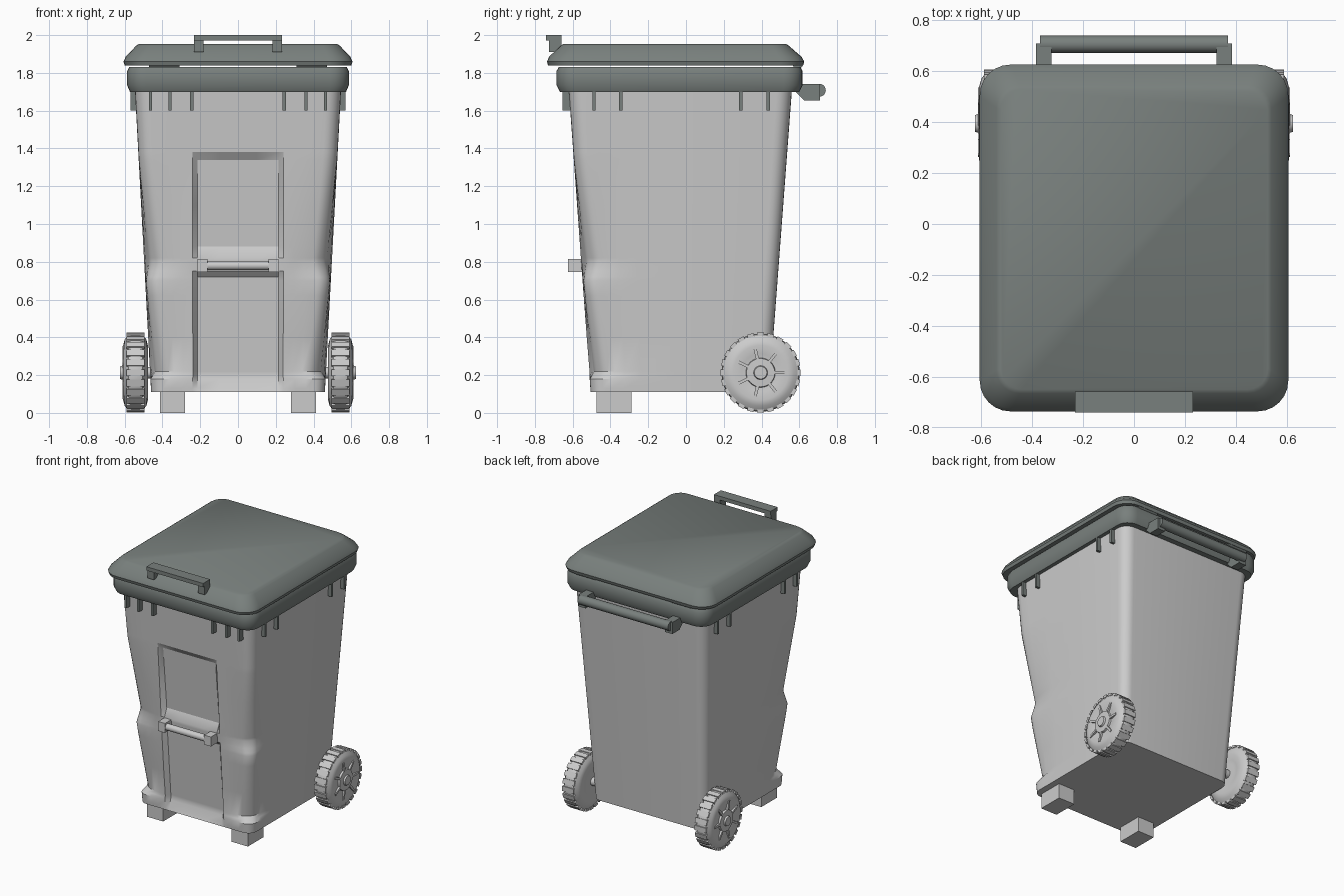
import bpy, bmesh
from math import sin, cos, pi, tau, hypot
from mathutils import Matrix, Vector

if "Cube" in bpy.data.objects:
    bpy.data.objects.remove(bpy.data.objects["Cube"])

dark = bpy.data.materials.new("dark_plastic")
dark.diffuse_color = (0.19, 0.215, 0.205, 1)
dark.use_nodes = True
dark.node_tree.nodes["Principled BSDF"].inputs["Base Color"].default_value = dark.diffuse_color


def finish(name, bm, mat=None, angle=0.6):
    bmesh.ops.recalc_face_normals(bm, faces=bm.faces)
    me = bpy.data.meshes.new(name)
    bm.to_mesh(me)
    bm.free()
    ob = bpy.data.objects.new(name, me)
    bpy.context.collection.objects.link(ob)
    if mat:
        me.materials.append(mat)
    bpy.ops.object.select_all(action='DESELECT')
    bpy.context.view_layer.objects.active = ob
    ob.select_set(True)
    bpy.ops.object.shade_smooth_by_angle(angle=angle)
    return ob


def skin(name, rings, caps=(True, True), loop=False, mat=None, angle=0.6):
    """Bridge a list of equal-length point rings."""
    bm = bmesh.new()
    vs = [[bm.verts.new(p) for p in r] for r in rings]
    pairs = list(zip(vs, vs[1:])) + ([(vs[-1], vs[0])] if loop else [])
    for a, b in pairs:
        for i in range(len(a)):
            j = (i + 1) % len(a)
            bm.faces.new((a[i], a[j], b[j], b[i]))
    if caps[0]:
        bm.faces.new(vs[0])
    if caps[1]:
        bm.faces.new(vs[-1])
    return finish(name, bm, mat, angle)


def boxes(name, items, mat=None):
    """items: (centre, size, rotation about x)"""
    bm = bmesh.new()
    for c, s, a in items:
        m = Matrix.Translation(c) @ Matrix.Rotation(a, 4, 'X') @ Matrix.Diagonal((*s, 1))
        bmesh.ops.create_cube(bm, size=1, matrix=m)
    return finish(name, bm, mat)


def rounded(hx, yf, yb, r, z, fx=(), sf=()):
    """Rounded rectangle; extra samples on the front edge (x) and sides (fractions)."""
    def arc(cx, cy, a0):
        return [Vector((cx + r * cos(a0 + k * pi / 12), cy + r * sin(a0 + k * pi / 12), z)) for k in range(7)]
    ys = [yf + r + (yb - yf - 2 * r) * f for f in sf]
    return ([Vector((x, yf, z)) for x in fx] + arc(hx - r, yf + r, -pi / 2)
            + [Vector((hx, y, z)) for y in ys] + arc(hx - r, yb - r, 0)
            + arc(-hx + r, yb - r, pi / 2) + [Vector((-hx, y, z)) for y in reversed(ys)]
            + arc(-hx + r, yf + r, pi))


def lathe_x(name, prof, cy, cz, n=32, mat=None, sx=1):
    return skin(name, [[Vector((sx * x, cy + r * cos(k * tau / n), cz + r * sin(k * tau / n)))
                        for k in range(n)] for x, r in prof], mat=mat)


def prism_x(name, x0, x1, yz, mat=None):
    return skin(name, [[Vector((x, y, z)) for y, z in yz] for x in (x0, x1)], mat=mat, angle=0.4)


def lerp(table, z):
    for (z0, v0), (z1, v1) in zip(table, table[1:]):
        if z0 <= z <= z1:
            return v0 + (v1 - v0) * (z - z0) / (z1 - z0)
    return 0


# Body: tapered shell with recessed front panels and pinched front corners
panel = [(.11, .0), (.13, .01), (.2, .035), (.72, .03), (.75, .004), (.82, .004), (.88, .035), (1.34, .025), (1.38, 0)]
pinch = [(.18, 0), (.22, .055), (.62, .015), (.7, .01), (.8, .055), (1.35, 0)]
fx = (-.36, -.3, -.24, -.215, -.1, .1, .215, .24, .3, .36)
rings = []
for z in (.11, .13, .18, .2, .22, .4, .62, .7, .72, .75, .8, .82, .88, 1.1, 1.34, 1.38, 1.75):
    t = (z - .11) / 1.59
    hx, yf, yb = .46 + .085 * t, -.505 - .115 * t, .44 + .12 * t
    ring = rounded(hx, yf, yb, .065 + .015 * t, z, fx, (.06, .14, .25, .5))
    for p in ring:
        d = hypot(abs(p.x) - hx, p.y - yf)
        push = lerp(pinch, z) * max(0, 1 - d / .24)
        if p.y < yf + .001 and abs(p.x) < .22:
            p.y += lerp(panel, z)
        p.x -= push * .7 * (1 if p.x > 0 else -1)
        p.y += push * .7
    rings.append(ring)
skin("bin_body", rings, caps=(True, False), angle=0.5)

# Rim collar and lid
skin("rim", [rounded(*a) for a in (
    (.572, -.668, .6, .09, 1.70), (.587, -.685, .617, .1, 1.735), (.587, -.685, .617, .1, 1.81),
    (.575, -.673, .605, .09, 1.832), (.52, -.6, .535, .07, 1.832), (.52, -.6, .535, .07, 1.70))],
    caps=(False, False), loop=True, mat=dark)
skin("lid", [rounded(*a) for a in (
    (.6, -.73, .62, .12, 1.838), (.606, -.736, .626, .12, 1.86), (.595, -.725, .612, .12, 1.885),
    (.54, -.665, .545, .09, 1.943), (.525, -.65, .53, .08, 1.953))], mat=dark)

# Ribs under the rim
ribs = [((s * x, -.625, 1.655), (.018, .06, .11), 0) for s in (-1, 1) for x in (.245, .36, .463)]
ribs += [((s * .545, y, 1.655), (.05, .018, .11), 0) for s in (-1, 1) for y in (-.487, -.345, .29, .435)]
boxes("rim_ribs", ribs, dark)

# Lid handle
boxes("lid_handle_bar", [((0, -.699, 1.986), (.465, .082, .028), 0)], dark)
for s in (-1, 1):
    prism_x("lid_handle_post", s * .182, s * .232,
            [(-.725, 1.98), (-.66, 1.98), (-.66, 1.945), (-.69, 1.91), (-.725, 1.91)], dark)
    # Hinges
    lathe_x("hinge", [(.31, .03), (.47, .03)], .592, 1.853, 16, dark, s)
    # Rear handle brackets
    prism_x("rear_handle_bracket", s * .325, s * .385,
            [(.56, 1.74), (.71, 1.74), (.71, 1.655), (.625, 1.655), (.56, 1.72)], dark)
    # Front bar brackets
    boxes("front_bar_bracket", [((s * .188, -.575, .78), (.055, .1, .07), 0)])
    # Front feet
    boxes("front_foot", [((s * .347, -.382, .06), (.133, .185, .12), 0)])
lathe_x("rear_handle_bar", [(-.37, .034), (.37, .034)], .706, 1.708, 20, dark)
lathe_x("front_bar", [(-.17, .024), (.17, .024)], -.598, .78, 16)

# Wheels with hub, seven spokes and tread bars
CY, CZ = .395, .213
for s in (-1, 1):
    lathe_x("wheel", [(.485, .07), (.485, .1), (.476, .14), (.485, .175), (.505, .202), (.52, .207), (.565, .207),
                      (.58, .202), (.6, .175), (.608, .145), (.598, .1), (.596, .078), (.61, .075),
                      (.612, .037), (.624, .033)], CY, CZ, 48, None, s)
    spokes = []
    for k in range(7):
        a = k * tau / 7
        spokes.append(((s * .602, CY + .107 * cos(a), CZ + .107 * sin(a)), (.02, .07, .016), a))
    boxes("wheel_spokes", spokes)
    tread = []
    for k in range(24):
        a = k * tau / 24
        tread.append(((s * .542, CY + .203 * cos(a), CZ + .203 * sin(a)), (.095, .018, .036), a))
    boxes("wheel_tread", tread)
lathe_x("axle", [(-.5, .03), (.5, .03)], CY, CZ, 16)
